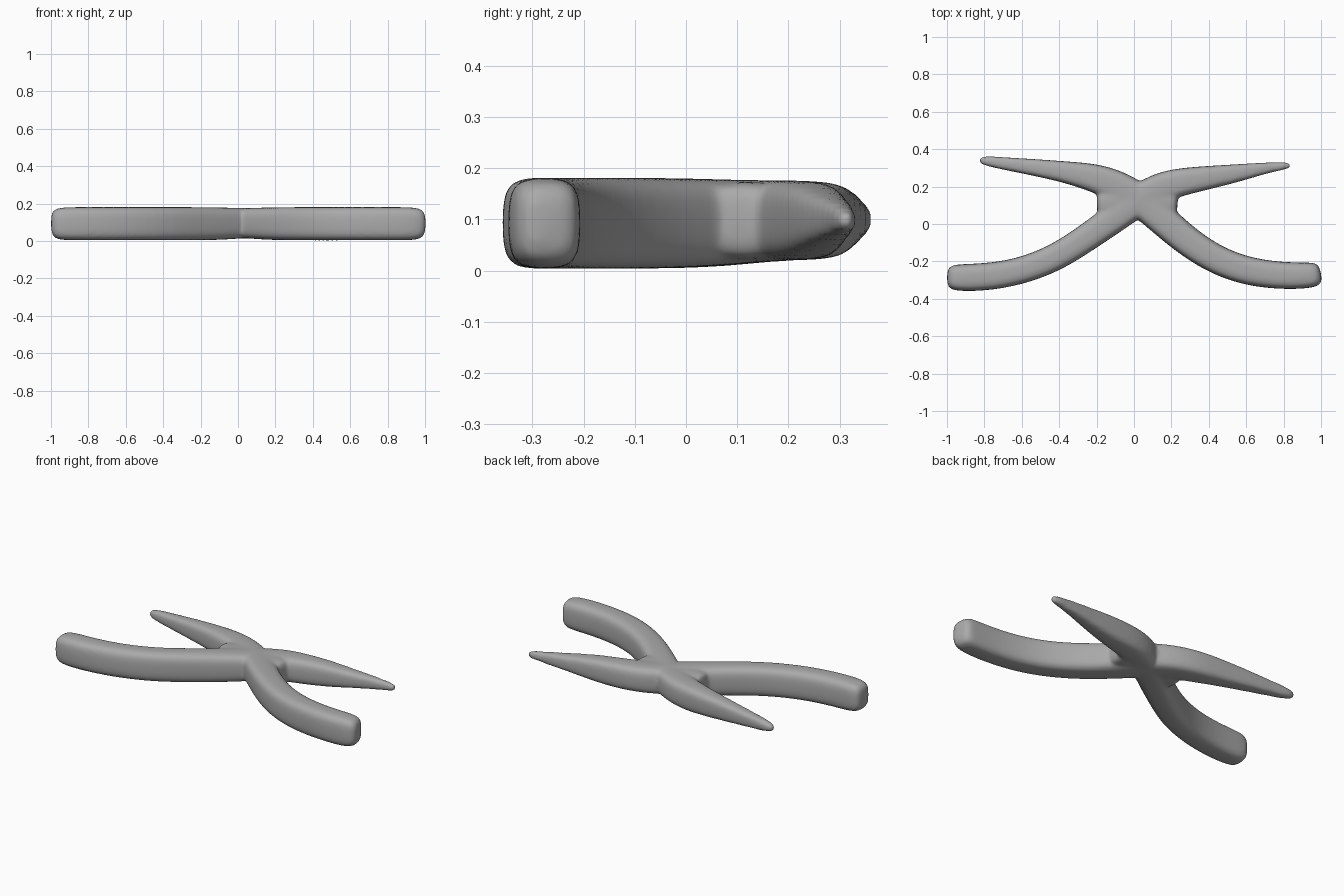
import bpy, bmesh, math
from mathutils import Vector

cube = bpy.data.objects.get("Cube")
if cube:
    bpy.data.objects.remove(cube, do_unlink=True)

steel = bpy.data.materials.new("grey steel")
steel.use_nodes = True
COLOUR = (0.4, 0.4, 0.4, 1)
steel.diffuse_color = COLOUR
steel.node_tree.nodes["Principled BSDF"].inputs["Base Color"].default_value = COLOUR

SIDES = 20


def loft(bm, stations, squareness):
    """Sweep rounded sections (x, y, half width, low z, high z) along a flat path."""
    rings = []
    for i, (x, y, w, low, high) in enumerate(stations):
        a = Vector(stations[max(i - 1, 0)][:2])
        b = Vector(stations[min(i + 1, len(stations) - 1)][:2])
        along = (b - a).normalized()
        side = Vector((-along.y, along.x))
        ring = []
        for k in range(SIDES):
            t = 2 * math.pi * k / SIDES
            c, s = math.cos(t), math.sin(t)
            u = math.copysign(abs(c) ** squareness, c) * w
            v = math.copysign(abs(s) ** squareness, s) * (high - low) / 2
            ring.append(bm.verts.new((x + side.x * u, y + side.y * u, (low + high) / 2 + v)))
        rings.append(ring)
    for r, q in zip(rings, rings[1:]):
        for k in range(SIDES):
            j = (k + 1) % SIDES
            bm.faces.new((r[k], r[j], q[j], q[k]))
    bm.faces.new(rings[0][::-1])
    bm.faces.new(rings[-1])


# Each lever runs from a blunt handle through the crossing to a slim jaw
left_lever = [
    (-1.0, -.285, .035, .05, .14), (-.985, -.285, .062, .015, .17), (-.94, -.287, .073, .003, .182),
    (-.80, -.285, .074, .003, .182), (-.62, -.258, .072, .003, .182), (-.42, -.185, .073, .003, .182),
    (-.24, -.065, .074, .003, .182), (-.10, .035, .08, .005, .18), (.04, .14, .085, .015, .177),
    (.16, .205, .082, .02, .177), (.29, .232, .072, .02, .175), (.43, .253, .06, .03, .168),
    (.57, .275, .046, .05, .15), (.70, .299, .03, .065, .135), (.80, .311, .021, .075, .122),
    (.84, .314, .014, .08, .115)]
right_lever = [
    (1.0, -.265, .035, .05, .14), (.985, -.268, .06, .015, .17), (.94, -.275, .07, .003, .182),
    (.80, -.278, .073, .003, .182), (.62, -.258, .076, .003, .182), (.45, -.20, .078, .003, .182),
    (.30, -.105, .08, .003, .182), (.17, .005, .084, .005, .18), (.04, .125, .088, .015, .177),
    (-.09, .205, .086, .02, .177), (-.22, .25, .076, .02, .175), (-.36, .277, .058, .03, .168),
    (-.52, .301, .046, .045, .155), (-.67, .32, .035, .06, .14), (-.78, .336, .028, .07, .13),
    (-.83, .342, .016, .08, .118)]
# Web filling the sides of the crossing
crossing_web = [
    (-.20, .105, .06, .03, .165), (-.17, .105, .09, .02, .175), (.02, .135, .10, .018, .177),
    (.20, .11, .09, .02, .175), (.235, .11, .06, .03, .165)]

bm = bmesh.new()
loft(bm, left_lever, .58)
loft(bm, right_lever, .58)
loft(bm, crossing_web, .65)
bmesh.ops.recalc_face_normals(bm, faces=bm.faces)
mesh = bpy.data.meshes.new("crossed_levers")
bm.to_mesh(mesh)
bm.free()
mesh.materials.append(steel)
pliers = bpy.data.objects.new("crossed_levers", mesh)
bpy.context.collection.objects.link(pliers)

# Round the lofts, fuse them into one skin and soften the joins
rounding = pliers.modifiers.new("rounding", "SUBSURF")
rounding.levels = rounding.render_levels = 2
fuse = pliers.modifiers.new("fuse", "REMESH")
fuse.mode = "VOXEL"
fuse.voxel_size = 0.01
fuse.use_smooth_shade = True
soften = pliers.modifiers.new("soften", "SMOOTH")
soften.factor = 0.5
soften.iterations = 8
